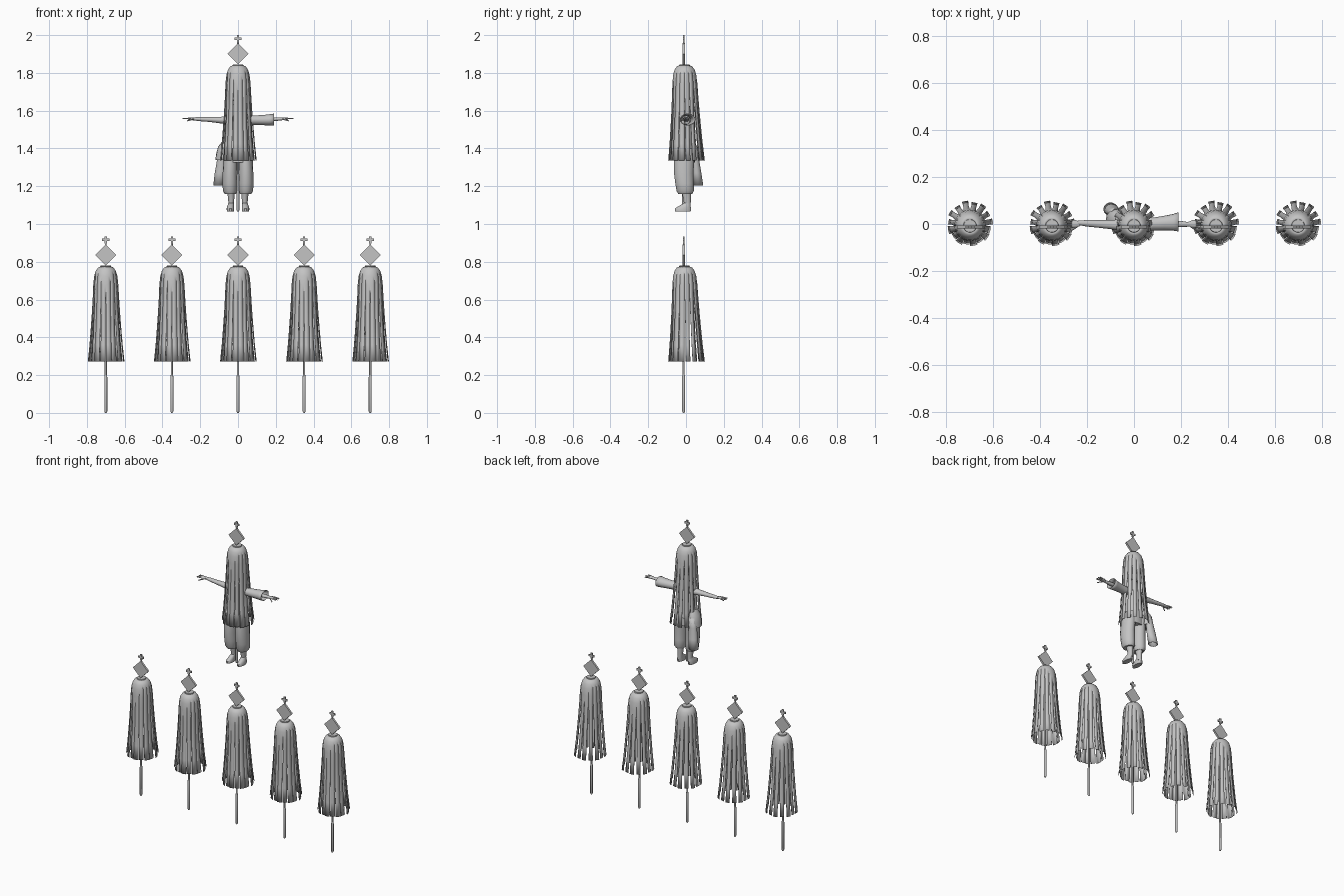
import bpy, bmesh, math
from mathutils import Vector

if "Cube" in bpy.data.objects:
    bpy.data.objects.remove(bpy.data.objects["Cube"])

grey = bpy.data.materials.new("plain grey")
grey.use_nodes = True
grey.diffuse_color = (0.55, 0.55, 0.55, 1)
grey.node_tree.nodes["Principled BSDF"].inputs["Base Color"].default_value = (0.55, 0.55, 0.55, 1)


def finish(name, bm, smooth=True):
    bmesh.ops.recalc_face_normals(bm, faces=bm.faces[:])
    me = bpy.data.meshes.new(name)
    bm.to_mesh(me)
    bm.free()
    me.materials.append(grey)
    ob = bpy.data.objects.new(name, me)
    bpy.context.collection.objects.link(ob)
    if smooth:
        bpy.ops.object.select_all(action='DESELECT')
        ob.select_set(True)
        bpy.context.view_layer.objects.active = ob
        bpy.ops.object.shade_smooth_by_angle(angle=math.radians(40))
    return ob


def loft(name, rings, axis='z', sides=14, caps=True):
    """Skin elliptical rings (x, y, z, radius_a, radius_b) set across an axis."""
    bm = bmesh.new()
    loops = []
    for x, y, z, ra, rb in rings:
        loop = []
        for i in range(sides):
            a = math.tau * i / sides
            u, v = ra * math.cos(a), rb * math.sin(a)
            off = (u, v, 0) if axis == 'z' else (0, u, v)
            loop.append(bm.verts.new(Vector((x, y, z)) + Vector(off)))
        loops.append(loop)
    for p, q in zip(loops, loops[1:]):
        for i in range(sides):
            j = (i + 1) % sides
            bm.faces.new((p[i], p[j], q[j], q[i]))
    if caps:
        bm.faces.new(loops[0])
        bm.faces.new(loops[-1])
    return finish(name, bm)


def plate(name, outline, x, y, z, thick):
    """Upright flat plate from an (x, z) outline."""
    bm = bmesh.new()
    face = bm.faces.new([bm.verts.new((x + u, y - thick / 2, z + w)) for u, w in outline])
    ext = bmesh.ops.extrude_face_region(bm, geom=[face])
    moved = [g for g in ext["geom"] if isinstance(g, bmesh.types.BMVert)]
    bmesh.ops.translate(bm, verts=moved, vec=(0, thick, 0))
    return finish(name, bm, False)


POLE_Y = -0.013
STRANDS = 16
# height and radius down the mop head
PROFILE = [(0.775, 0.026), (0.77, 0.04), (0.752, 0.053), (0.725, 0.061), (0.68, 0.066),
           (0.61, 0.069), (0.53, 0.073), (0.45, 0.078), (0.36, 0.085), (0.272, 0.094)]


def mop(x, base):
    # ribbons joined at the dome, splitting apart lower down
    bm = bmesh.new()
    for s in range(STRANDS):
        mid = math.tau * (s + 0.5) / STRANDS
        back = math.sin(mid) > -0.05
        rows = []
        for z, r in PROFILE:
            t = (0.775 - z) / 0.5
            split = max(0, min(1, (t - 0.2) / 0.5))
            fill = 1 - (0.36 if back else 0.07) * split
            rad = r + 0.011 * t * math.sin(mid) + 0.003 * split * (-1) ** s
            half = math.pi / STRANDS * fill
            rows.append([bm.verts.new((x + rad * math.cos(mid + k * half),
                                       -0.008 + rad * math.sin(mid + k * half), base + z))
                         for k in (-1, 0, 1)])
        for p, q in zip(rows, rows[1:]):
            for k in range(2):
                bm.faces.new((p[k], q[k], q[k + 1], p[k + 1]))
    bmesh.ops.remove_doubles(bm, verts=bm.verts[:], dist=0.0002)
    head = finish("mop_strands", bm)
    mod = head.modifiers.new("thickness", 'SOLIDIFY')
    mod.thickness = 0.002

    # collar, pole with grip
    loft("mop_collar", [(x, -0.008, base + 0.765, 0.03, 0.03),
                        (x, -0.008, base + 0.78, 0.027, 0.027)], sides=20)
    loft("mop_pole", [(x, POLE_Y, base + z, r, r) for z, r in
                      ((0, 0.004), (0.008, 0.008), (0.19, 0.008), (0.205, 0.0055), (0.78, 0.0055))], sides=10)

    # diamond ornament and small cross
    d = 0.056
    plate("ornament_diamond", [(0, -d), (d, 0), (0, d), (-d, 0)], x, POLE_Y, base + 0.836, 0.013)
    a, b = 0.006, 0.019
    quarter = [(a, a), (a, b), (-a, b), (-a, a), (-b, a), (-b, -a)]
    cross = quarter + [(-u, -w) for u, w in quarter]
    plate("ornament_cross", cross, x, POLE_Y, base + 0.916, 0.008)
    loft("ornament_stem", [(x, POLE_Y, base + 0.88, 0.005, 0.004),
                           (x, POLE_Y, base + 0.91, 0.005, 0.004)], sides=8)


for i in range(-2, 3):
    mop(0.35 * i, 0)
mop(0, 1.065)

# legs, mirrored left and right
for side, label in ((1, "left"), (-1, "right")):
    x = side * 0.04
    loft(label + "_trouser", [(x, -0.008, 1.40, 0.034, 0.05), (x, -0.010, 1.33, 0.038, 0.054),
                              (x * 1.05, -0.012, 1.27, 0.039, 0.053), (x * 1.05, -0.008, 1.215, 0.04, 0.05),
                              (x * 1.05, -0.004, 1.175, 0.038, 0.047), (x * 1.0, -0.004, 1.158, 0.029, 0.038)])
    loft(label + "_shin", [(x * 0.92, 0.002, 1.17, 0.02, 0.026), (x * 0.9, 0.006, 1.13, 0.016, 0.02),
                           (x * 0.9, 0.008, 1.09, 0.014, 0.017)])
    loft(label + "_foot", [(x * 1.0, -0.016, 1.067, 0.019, 0.042), (x * 1.0, -0.016, 1.082, 0.02, 0.044),
                           (x * 0.97, -0.006, 1.096, 0.017, 0.031), (x * 0.9, 0.008, 1.112, 0.014, 0.017)])

# torso and head, mostly under the strands
loft("torso", [(0, -0.006, 1.36, 0.068, 0.05), (0, -0.006, 1.43, 0.055, 0.044),
               (0, -0.006, 1.56, 0.06, 0.045), (0, -0.006, 1.61, 0.035, 0.032), (0, -0.006, 1.65, 0.018, 0.018)])
loft("head", [(0, -0.008, 1.645, 0.02, 0.02), (0, -0.008, 1.68, 0.045, 0.045),
              (0, -0.008, 1.74, 0.052, 0.052), (0, -0.008, 1.80, 0.038, 0.038)])

# bare right arm and sleeved left arm
loft("right_arm", [(-0.04, -0.004, 1.55, 0.028, 0.026), (-0.09, -0.003, 1.55, 0.02, 0.018),
                   (-0.15, 0, 1.553, 0.016, 0.013), (-0.2, 0.003, 1.555, 0.014, 0.011),
                   (-0.24, 0.005, 1.557, 0.009, 0.008)], 'x')
loft("left_forearm", [(0.08, 0, 1.553, 0.016, 0.014), (0.2, 0, 1.555, 0.013, 0.01),
                      (0.24, -0.002, 1.557, 0.009, 0.007)], 'x')
sleeve = loft("left_sleeve", [(0.03, -0.004, 1.55, 0.03, 0.03), (0.08, 0, 1.55, 0.027, 0.025),
                              (0.13, 0.004, 1.55, 0.031, 0.027), (0.165, 0.007, 1.551, 0.035, 0.03),
                              (0.19, 0.009, 1.553, 0.041, 0.032)], 'x', 18, False)
sleeve.modifiers.new("thickness", 'SOLIDIFY').thickness = 0.003

# hands with fingers and thumb
for side, label in ((1, "left"), (-1, "right")):
    loft(label + "_palm", [(side * 0.232, 0, 1.557, 0.009, 0.007), (side * 0.248, 0, 1.558, 0.016, 0.007),
                           (side * 0.265, 0, 1.559, 0.016, 0.006)], 'x', 10)
    for k in range(4):
        y = -0.0125 + 0.0085 * k
        tip = 0.295 - 0.004 * abs(k - 1.5)
        loft(label + "_finger", [(side * 0.262, y, 1.559, 0.004, 0.004),
                                 (side * tip, y * 1.45, 1.559 - 0.002 * (k % 2), 0.0025, 0.0025)], 'x', 6)
    loft(label + "_thumb", [(side * 0.242, -0.01, 1.555, 0.005, 0.005),
                            (side * 0.27, -0.03, 1.546, 0.003, 0.003)], 'x', 6)

# loose garment gathered on the right hip with an empty hanging sleeve
loft("hip_garment", [(-0.065, 0.012, 1.44, 0.016, 0.03), (-0.075, 0.018, 1.41, 0.03, 0.042),
                     (-0.08, 0.02, 1.37, 0.036, 0.048), (-0.08, 0.02, 1.338, 0.04, 0.045)])
hanging = loft("hanging_sleeve", [(-0.078, 0.045, 1.40, 0.02, 0.02), (-0.085, 0.05, 1.34, 0.026, 0.02),
                                  (-0.092, 0.057, 1.27, 0.031, 0.025), (-0.1, 0.063, 1.205, 0.031, 0.029)],
               caps=False)
hanging.modifiers.new("thickness", 'SOLIDIFY').thickness = 0.003
loft("waist_sash", [(0, -0.008, 1.325, 0.079, 0.055), (0, -0.008, 1.375, 0.075, 0.053)], sides=20)
